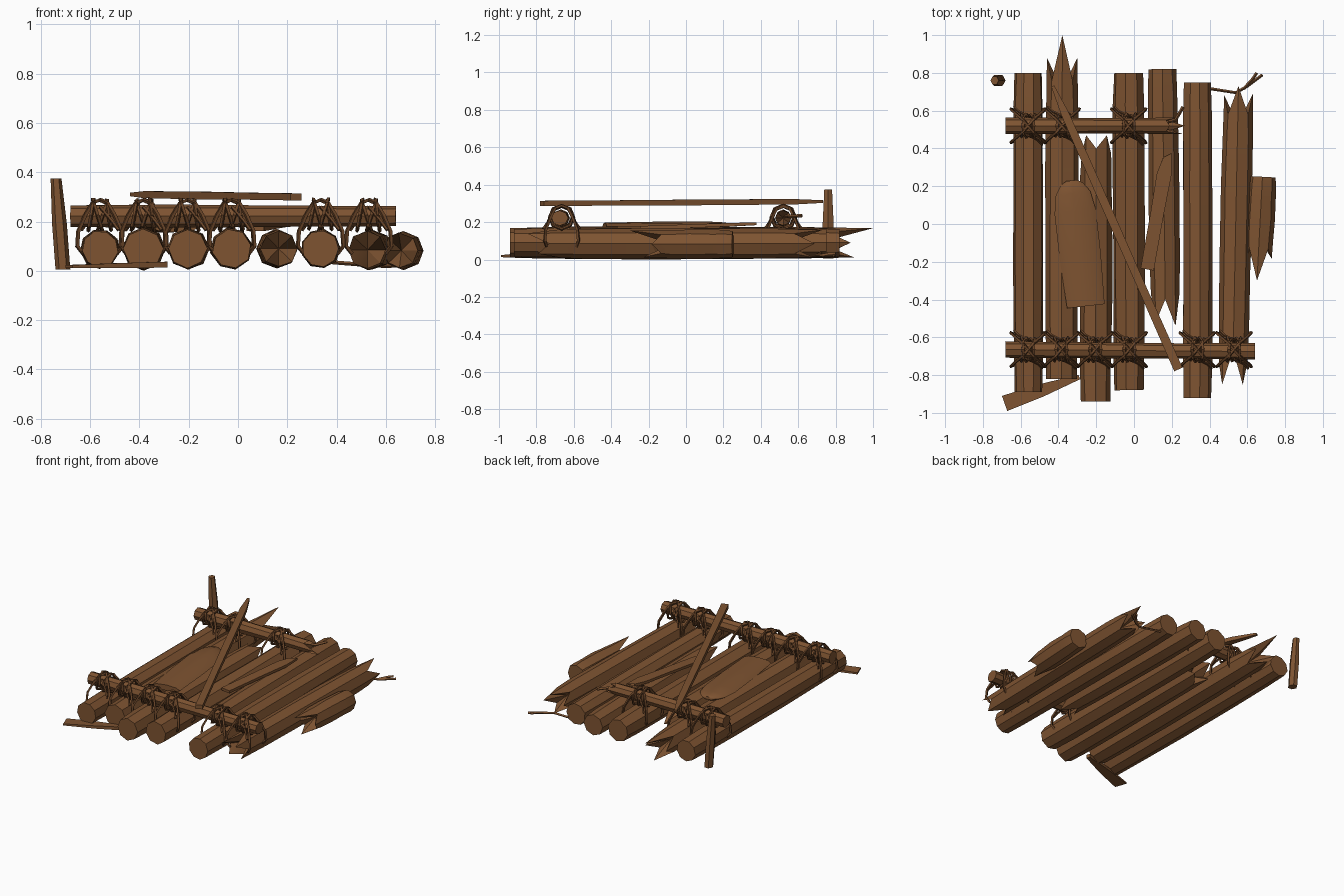
import bpy, math, random
from mathutils import Vector

random.seed(4)
cube = bpy.data.objects.get("Cube")
if cube:
    bpy.data.objects.remove(cube)


def material(name, colour):
    m = bpy.data.materials.new(name)
    m.use_nodes = True
    m.diffuse_color = colour
    m.node_tree.nodes["Principled BSDF"].inputs["Base Color"].default_value = colour
    return m


WOOD = material("brown wood", (0.21, 0.088, 0.031, 1))
ROPE = material("dark rope", (0.14, 0.058, 0.021, 1))


def finish(obj, mat, angle):
    obj.data.materials.clear()
    obj.data.materials.append(mat)
    bpy.ops.object.select_all(action="DESELECT")
    obj.select_set(True)
    bpy.context.view_layer.objects.active = obj
    bpy.ops.object.shade_smooth_by_angle(angle=math.radians(angle))


def beam(name, a, b, stations, sides=8, phase=0.0, front=None, back=None, wobble=0.0, angle=25):
    """Loft rings (t, half width, half height) from a to b; front/back are splinter lengths."""
    a, b = Vector(a), Vector(b)
    d = (b - a).normalized()
    side = d.cross(Vector((0, 0, 1)))
    side = side.normalized() if side.length > 0.3 else Vector((1, 0, 0))
    up = side.cross(d)
    verts, faces = [], []
    last = len(stations) - 1
    for i, (t, w, h) in enumerate(stations):
        teeth = front if i == 0 else back if i == last else None
        for k in range(sides):
            ang = phase + math.tau * k / sides
            s = 1 + random.uniform(-wobble, wobble)
            p = a.lerp(b, t) + side * (w * s * math.cos(ang)) + up * (h * s * math.sin(ang))
            if teeth:
                p += d * teeth[k] * (-1 if i == 0 else 1)
            verts.append(p)
    for i in range(last):
        for k in range(sides):
            n = (k + 1) % sides
            faces.append((i * sides + k, i * sides + n, (i + 1) * sides + n, (i + 1) * sides + k))
    # End caps fan to a centre point, hollowed where the end is splintered
    ca, cb = len(verts), len(verts) + 1
    verts += [a + d * (0.05 if front else 0), b - d * (0.05 if back else 0)]
    for k in range(sides):
        n = (k + 1) % sides
        faces.append((ca, n, k))
        faces.append((cb, last * sides + k, last * sides + n))
    mesh = bpy.data.meshes.new(name)
    mesh.from_pydata(verts, [], faces)
    obj = bpy.data.objects.new(name, mesh)
    bpy.context.collection.objects.link(obj)
    finish(obj, WOOD, angle)
    return obj


def strand(name, paths, radius, mat, closed=False):
    """Thin four-sided tubes along the given paths, as one mesh."""
    cu = bpy.data.curves.new(name, "CURVE")
    cu.dimensions = "3D"
    cu.bevel_depth = radius
    cu.bevel_resolution = 0
    cu.use_fill_caps = True
    for path in paths:
        sp = cu.splines.new("POLY")
        sp.points.add(len(path) - 1)
        sp.use_cyclic_u = closed
        for pt, co in zip(sp.points, path):
            pt.co = (*co, 1)
    tmp = bpy.data.objects.new(name + "_curve", cu)
    bpy.context.collection.objects.link(tmp)
    bpy.context.view_layer.update()
    mesh = bpy.data.meshes.new_from_object(tmp.evaluated_get(bpy.context.evaluated_depsgraph_get()))
    bpy.data.objects.remove(tmp)
    obj = bpy.data.objects.new(name, mesh)
    bpy.context.collection.objects.link(obj)
    finish(obj, mat, 30)


def log(name, x0, x1, y0, y1, r, front=None, back=None, z=0.09, sides=8, phase=0.0):
    mids = [(0, 0.95), (0.12, 1), (0.4, 1.03), (0.7, 1.02), (0.9, 1), (1, 0.94)]
    beam(name, (x0, y0, z), (x1, y1, z), [(t, r * s, r * s) for t, s in mids],
         sides, phase, front, back, wobble=0.03)


# Deck logs, some with splintered ends
log("deck_log_1", -0.56, -0.56, -0.89, 0.8, 0.078, sides=9, phase=0.5)
log("deck_log_2", -0.385, -0.38, -0.82, 0.76, 0.085,
    back=(0.12, 0, 0.24, 0, 0.12, 0, 0.14, 0))
log("deck_log_3", -0.205, -0.2, -0.94, 0.37, 0.083,
    back=(0, 0.1, 0.03, 0.1, 0, 0.08, 0, 0.08))
log("deck_log_4", -0.025, -0.03, -0.88, 0.8, 0.083, phase=0.2)
log("deck_log_5", 0.165, 0.15, -0.37, 0.82, 0.078,
    front=(0, 0.17, 0.03, 0.15, 0, 0.1, 0, 0.12))
log("deck_log_6", 0.335, 0.335, -0.92, 0.75, 0.078, sides=9)
log("deck_log_7", 0.525, 0.55, -0.67, 0.58, 0.08, z=0.085,
    front=(0.06, 0.18, 0, 0.18, 0.06, 0.1, 0, 0.12), back=(0.11, 0, 0.15, 0, 0.1, 0, 0.1, 0))
log("short_side_log", 0.66, 0.68, -0.13, 0.25, 0.075, z=0.082,
    front=(0.05, 0, 0.17, 0, 0.13, 0, 0.1, 0))

# Cross bars
BAR_Z = 0.222
BARS = {"front": -0.665, "back": 0.52}
bar = [(0, 0.043, 0.043), (0.3, 0.043, 0.046), (0.7, 0.04, 0.042), (1, 0.044, 0.04)]
beam("front_crossbar", (-0.68, BARS["front"], BAR_Z), (0.64, BARS["front"] - 0.01, BAR_Z),
     bar, wobble=0.03)
beam("back_crossbar", (-0.68, BARS["back"], BAR_Z), (0.17, BARS["back"], BAR_Z),
     bar, back=(0.09, 0, 0.02, 0, 0.06, 0, 0.1, 0), wobble=0.03)
strand("crossbar_splinter", [[(0.13, 0.53, 0.23), (0.22, 0.55, 0.23), (0.26, 0.62, 0.235)]], 0.009, WOOD)


def lashing(name, x, y):
    """Wraps around the bar plus two crossing ropes down the sides of the log."""
    wraps = []
    for dx, lean in ((-0.035, 0.012), (-0.01, -0.02), (0.012, 0.02), (0.035, -0.01)):
        r = random.uniform(0.056, 0.066)
        wraps.append([(x + dx + lean * math.sin(a), y + r * math.cos(a), BAR_Z + 0.004 + r * math.sin(a))
                      for a in (math.tau * k / 8 for k in range(8))])
    strand(name + "_wraps", wraps, 0.008, ROPE, closed=True)
    ties = []
    for s in (-1, 1):
        half = [(0.068, 0.08, 0.07), (0.092, 0.09, 0.1), (0.088, 0.085, 0.16),
                (0.06, 0.06, 0.225), (0.03, 0.035, 0.275)]
        end = [(x + px, y + s * py, pz) for px, py, pz in half]
        other = [(x - px, y - s * py, pz) for px, py, pz in reversed(half)]
        ties.append(end + [(x, y, 0.288)] + other)
    strand(name + "_cross_ties", ties, 0.009, ROPE)
    # Loose knot tails
    tails = [[(x, y - s * 0.05, 0.26), (x + s * 0.05, y - s * 0.075, 0.2), (x + s * 0.075, y - s * 0.1, 0.165)]
             for s in (-1, 1)]
    strand(name + "_tails", tails, 0.007, ROPE)


for i, x in enumerate((-0.56, -0.385, -0.205, -0.025, 0.335, 0.53)):
    lashing(f"front_lashing_{i + 1}", x, BARS["front"])
for i, x in enumerate((-0.56, -0.38, -0.028)):
    lashing(f"back_lashing_{i + 1}", x, BARS["back"])

# Diagonal pole resting on the bars
Q = math.pi / 4
beam("diagonal_pole", (0.235, -0.77, 0.3), (-0.43, 0.73, 0.31),
     [(0, 0.034, 0.02), (0.3, 0.031, 0.02), (0.6, 0.033, 0.022), (0.9, 0.03, 0.02), (1, 0.012, 0.01)],
     sides=4, phase=Q)

# Loose planks on the deck
beam("round_ended_plank", (-0.255, -0.435, 0.177), (-0.33, 0.23, 0.18),
     [(0, 0.1, 0.02), (0.4, 0.11, 0.024), (0.75, 0.11, 0.024), (0.9, 0.092, 0.022), (0.97, 0.06, 0.018),
      (1, 0.03, 0.012)], angle=50)
beam("narrow_plank", (0.07, -0.24, 0.17), (0.175, 0.35, 0.19),
     [(0, 0.05, 0.013), (0.5, 0.05, 0.013), (0.85, 0.055, 0.013), (1, 0.028, 0.01)],
     sides=4, phase=Q, back=(0.03, 0, 0, 0.03))

# Debris around the edges
beam("floating_plank", (-0.685, -0.95, 0.018), (-0.29, -0.81, 0.025),
     [(0, 0.06, 0.008), (0.5, 0.048, 0.014), (1, 0.018, 0.017)], sides=4, phase=Q)
beam("upright_stake", (-0.71, 0.76, 0.005), (-0.738, 0.76, 0.375),
     [(0, 0.03, 0.032), (0.5, 0.03, 0.034), (1, 0.022, 0.024)], sides=6)
strand("bent_twig", [[(0.38, 0.72, 0.035), (0.54, 0.695, 0.022), (0.6, 0.73, 0.02), (0.68, 0.79, 0.022)],
                     [(0.58, 0.715, 0.02), (0.63, 0.77, 0.03), (0.65, 0.8, 0.028)]], 0.008, WOOD)
